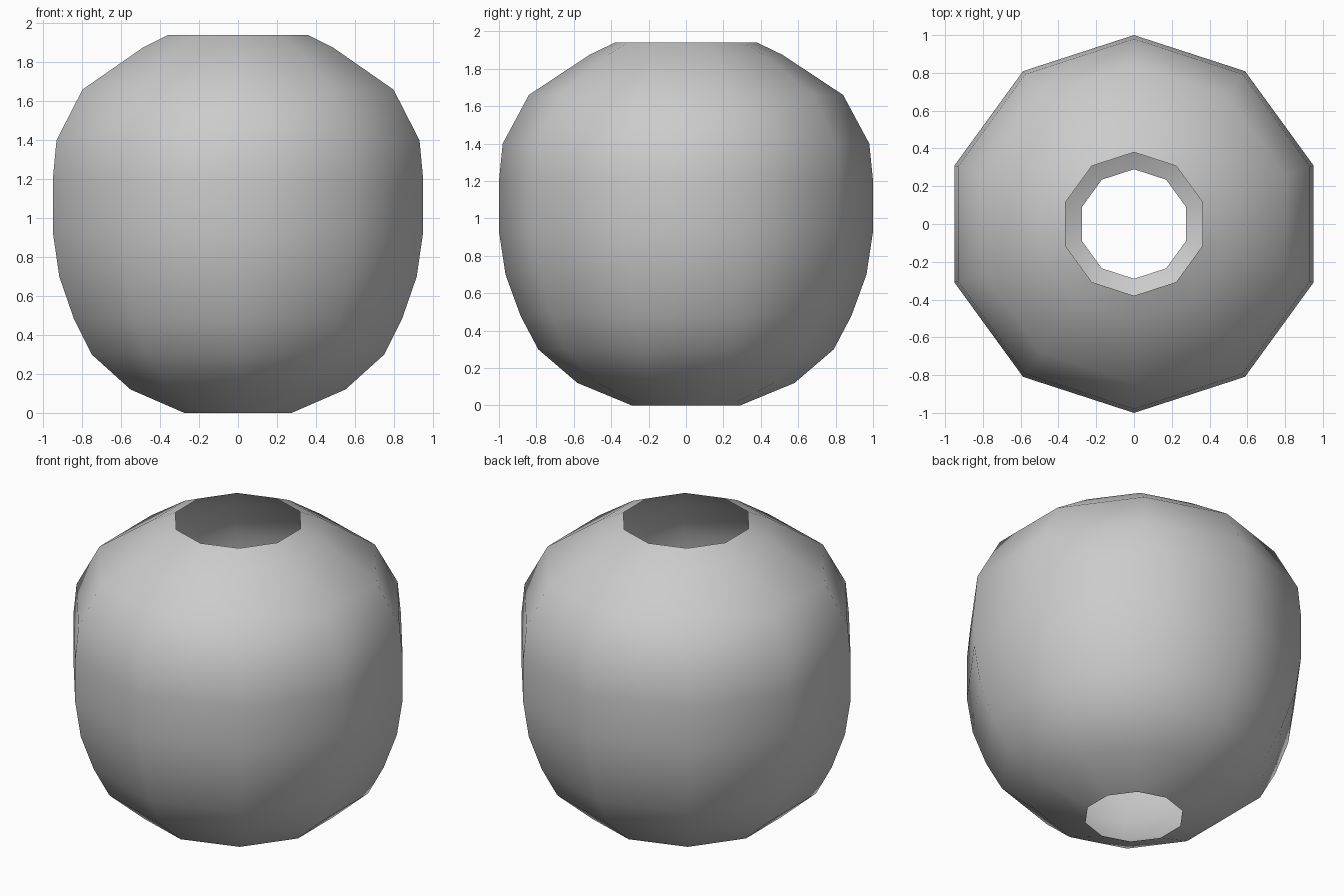
import bpy, bmesh, math

if "Cube" in bpy.data.objects:
    bpy.data.objects.remove(bpy.data.objects["Cube"])

SIDES = 10
# Wall profile as (radius, height), from the bottom opening to the top opening
PROFILE = [(0.29, 0.0), (0.58, 0.12), (0.79, 0.30), (0.885, 0.48), (0.965, 0.70),
           (1.0, 0.93), (1.0, 1.20), (0.98, 1.40), (0.84, 1.66), (0.515, 1.875),
           (0.38, 1.94)]

# Open ten-sided pot shell, with a corner facing front and back
bm = bmesh.new()
rings = []
for r, z in PROFILE:
    angles = [math.pi / 2 + 2 * math.pi * i / SIDES for i in range(SIDES)]
    rings.append([bm.verts.new((r * math.cos(a), r * math.sin(a), z)) for a in angles])
for low, high in zip(rings, rings[1:]):
    for i in range(SIDES):
        j = (i + 1) % SIDES
        face = bm.faces.new((low[i], low[j], high[j], high[i]))
        face.smooth = True

mesh = bpy.data.meshes.new("pot_shell")
bm.to_mesh(mesh)
bm.free()
pot = bpy.data.objects.new("pot_shell", mesh)
bpy.context.collection.objects.link(pot)
